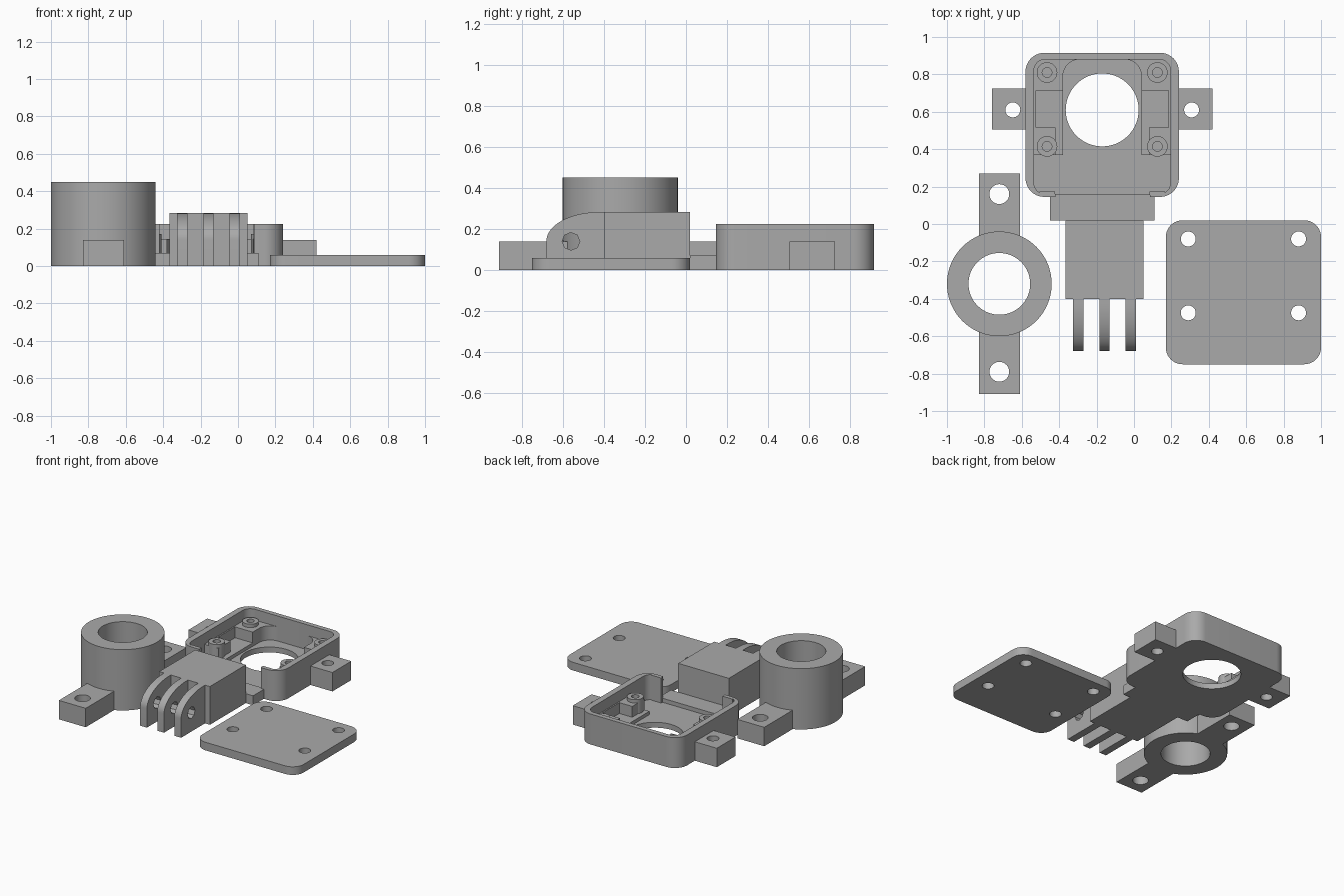
import bpy, bmesh, math
from mathutils import Vector

cube = bpy.data.objects.get("Cube")
if cube:
    bpy.data.objects.remove(cube, do_unlink=True)

grey = bpy.data.materials.new("plain grey")
grey.use_nodes = True
grey.diffuse_color = (0.4, 0.4, 0.4, 1)
grey.node_tree.nodes["Principled BSDF"].inputs["Base Color"].default_value = (0.4, 0.4, 0.4, 1)


def prism(name, points, lo, hi, axis="z"):
    """Extrude a closed 2D outline along z, or along x (points are then y, z)."""
    def place(p, h):
        return (p[0], p[1], h) if axis == "z" else (h, p[0], p[1])
    bm = bmesh.new()
    face = bm.faces.new([bm.verts.new(place(p, lo)) for p in points])
    ext = bmesh.ops.extrude_face_region(bm, geom=[face])
    moved = [v for v in ext["geom"] if isinstance(v, bmesh.types.BMVert)]
    shift = (0, 0, hi - lo) if axis == "z" else (hi - lo, 0, 0)
    bmesh.ops.translate(bm, verts=moved, vec=Vector(shift))
    bmesh.ops.recalc_face_normals(bm, faces=bm.faces)
    mesh = bpy.data.meshes.new(name)
    bm.to_mesh(mesh)
    bm.free()
    mesh.materials.append(grey)
    obj = bpy.data.objects.new(name, mesh)
    bpy.context.collection.objects.link(obj)
    return obj


def arc(cx, cy, rx, ry, start, end, n):
    angles = [math.radians(start + (end - start) * i / n) for i in range(n + 1)]
    return [(cx + rx * math.cos(a), cy + ry * math.sin(a)) for a in angles]


def box(name, x0, x1, y0, y1, z0, z1):
    return prism(name, [(x0, y0), (x1, y0), (x1, y1), (x0, y1)], z0, z1)


def cylinder(name, x, y, r, z0, z1, n=48, axis="z"):
    return prism(name, arc(x, y, r, r, 0, 360, n)[:-1], z0, z1, axis)


def rounded(name, x0, x1, y0, y1, z0, z1, r):
    pts = []
    for cx, cy, a in ((x1 - r, y1 - r, 0), (x0 + r, y1 - r, 90),
                      (x0 + r, y0 + r, 180), (x1 - r, y0 + r, 270)):
        pts += arc(cx, cy, r, r, a, a + 90, 10)
    return prism(name, pts, z0, z1)


def combine(obj, others, operation="DIFFERENCE"):
    """Apply a boolean with each helper, then remove the helpers."""
    for other in others:
        mod = obj.modifiers.new("bool", "BOOLEAN")
        mod.object, mod.operation, mod.solver = other, operation, "EXACT"
    bpy.context.view_layer.update()
    graph = bpy.context.evaluated_depsgraph_get()
    mesh = bpy.data.meshes.new_from_object(obj.evaluated_get(graph))
    obj.modifiers.clear()
    obj.data = mesh
    for other in others:
        bpy.data.objects.remove(other, do_unlink=True)
    return obj


def hole(x, y, r, n=32):
    return cylinder("cutter", x, y, r, -0.1, 0.6, n)


CX = -0.17  # centre line of the case


def pair(make):
    """Build a helper on both sides of the case centre line."""
    return [make(s) for s in (-1, 1)]


def side_box(s, near, far, y0, y1, z0, z1, name="helper"):
    a, b = sorted((CX + s * near, CX + s * far))
    return box(name, a, b, y0, y1, z0, z1)


# Ring mount: tube with two drilled ears
mount = cylinder("ring_mount", -0.72, -0.32, 0.28, 0, 0.45, 72)
combine(mount, [box("ear", -0.83, -0.61, -0.91, -0.55, 0, 0.14),
                box("ear", -0.83, -0.61, -0.09, 0.27, 0, 0.14)], "UNION")
combine(mount, [hole(-0.72, -0.32, 0.165, 64), hole(-0.72, 0.16, 0.053), hole(-0.72, -0.79, 0.053)])

# Cover plate with four screw holes
plate = rounded("cover_plate", 0.17, 1.0, -0.75, 0.02, 0, 0.06, 0.09)
combine(plate, [hole(x, y, 0.04) for x in (0.29, 0.88) for y in (-0.08, -0.475)])

# Case shell: hollow tray with an open front and a round window
FLOOR, NOTCH, LEDGE, NUB = 0.04, 0.065, 0.145, 0.17
case = rounded("case_shell", -0.58, 0.24, 0.145, 0.915, 0, 0.225, 0.1)
combine(case, [rounded("cutter", CX - 0.365, CX + 0.365, 0.16, 0.88, FLOOR, 0.4, 0.06)])
combine(case, [box("cutter", -0.42, 0.085, 0.1, 0.17, 0.07, 0.4),
               hole(CX, 0.61, 0.195, 64)])

# Stubs beside the front opening
pair(lambda s: side_box(s, 0.252, 0.335, 0.155, 0.175, 0.03, 0.225, "front_stub"))

# Raised ledge along the sides and back, with a central pocket and side notches
ledge = box("inner_ledge", CX - 0.37, CX + 0.37, 0.37, 0.885, FLOOR - 0.01, LEDGE)
combine(ledge, [rounded("cutter", CX - 0.21, CX + 0.21, 0.2, 0.88, 0, 0.4, 0.09)])
combine(ledge, pair(lambda s: side_box(s, 0.1, 0.355, 0.515, 0.715, NOTCH, 0.4))
        + pair(lambda s: side_box(s, 0.1, 0.25, 0.3, 0.53, NOTCH, 0.4)))

# Screw bosses
for s in (-1, 1):
    for y in (0.415, 0.81):
        x = CX - 0.0 + s * 0.295
        boss = cylinder("screw_boss", x, y, 0.055, FLOOR, NUB, 28)
        combine(boss, [cylinder("cutter", x, y, 0.026, LEDGE + 0.001, 0.4, 20)])

# Drilled side lugs of the case
for s in (-1, 1):
    lug = side_box(s, 0.405, 0.59, 0.505, 0.725, 0, 0.14, "side_lug")
    combine(lug, [hole(CX + s * 0.478, 0.61, 0.04)])

# Neck and hinge block
box("neck", -0.45, 0.11, 0.02, 0.15, 0, 0.07)
box("hinge_block", -0.365, 0.05, -0.4, 0.02, 0, 0.283)

# Hinge prongs with a rounded upper front and a pin hole
outline = [(-0.39, 0), (-0.39, 0.283)] + arc(-0.42, 0.14, 0.26, 0.143, 90, 180, 16) + [(-0.68, 0)]
for x in (-0.325, -0.185, -0.045):
    prong = prism("hinge_prong", outline, x, x + 0.055, "x")
    combine(prong, [cylinder("cutter", -0.56, 0.14, 0.043, x - 0.1, x + 0.15, 8, "x")])

# Smooth curved walls while keeping edges crisp
for obj in bpy.data.objects:
    if obj.type == "MESH" and grey.name in obj.data.materials:
        bpy.ops.object.select_all(action="DESELECT")
        obj.select_set(True)
        bpy.context.view_layer.objects.active = obj
        bpy.ops.object.shade_smooth_by_angle(angle=math.radians(30))
